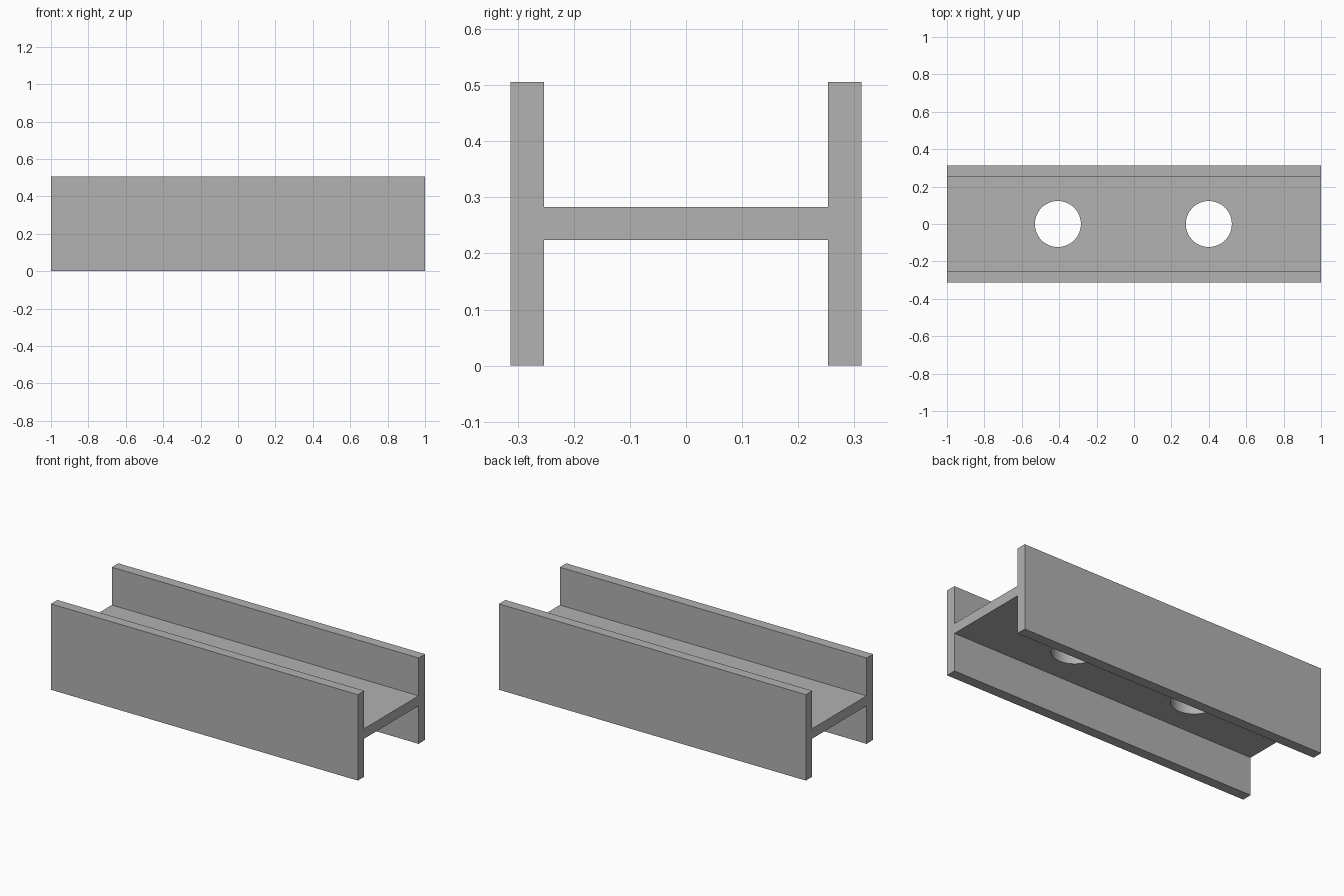
import bpy
import bmesh

if "Cube" in bpy.data.objects:
    bpy.data.objects.remove(bpy.data.objects["Cube"])

HALF_LENGTH = 1.0
OUTER, INNER = 0.313, 0.253      # flange faces across the width
HEIGHT = 0.506
WEB_LOW, WEB_HIGH = 0.224, 0.283
HOLE_RADIUS = 0.123

# Plain grey steel
steel = bpy.data.materials.new("grey_steel")
steel.use_nodes = True
grey = (0.445, 0.445, 0.445, 1)
steel.diffuse_color = grey
steel.node_tree.nodes["Principled BSDF"].inputs["Base Color"].default_value = grey

# H-shaped section, mirrored across y and extruded along the length
half = [(OUTER, 0), (OUTER, HEIGHT), (INNER, HEIGHT), (INNER, WEB_HIGH)]
lower = [(INNER, WEB_LOW), (INNER, 0)]
section = (half + [(-y, z) for y, z in reversed(half)]
           + [(-y, z) for y, z in reversed(lower)] + lower)
bm = bmesh.new()
profile = bm.faces.new([bm.verts.new((-HALF_LENGTH, y, z)) for y, z in section])
end = bmesh.ops.extrude_face_region(bm, geom=[profile], use_keep_orig=True)
bmesh.ops.translate(bm, vec=(2 * HALF_LENGTH, 0, 0),
                    verts=[g for g in end["geom"] if isinstance(g, bmesh.types.BMVert)])
bmesh.ops.recalc_face_normals(bm, faces=bm.faces)
mesh = bpy.data.meshes.new("h_beam")
bm.to_mesh(mesh)
bm.free()
mesh.materials.append(steel)
beam = bpy.data.objects.new("h_beam", mesh)
bpy.context.collection.objects.link(beam)

# Two round holes through the web
for x in (-0.407, 0.4):
    bpy.ops.mesh.primitive_cylinder_add(vertices=64, radius=HOLE_RADIUS, depth=0.2,
                                        location=(x, 0, (WEB_LOW + WEB_HIGH) / 2))
    cutter = bpy.context.object
    cutter.name = "hole_cutter"
    cutter.hide_render = True
    cutter.data.materials.append(steel)
    cut = beam.modifiers.new("web_hole", "BOOLEAN")
    cut.operation = "DIFFERENCE"
    cut.solver = "EXACT"
    cut.object = cutter
    bpy.context.view_layer.objects.active = beam
    bpy.ops.object.modifier_apply(modifier=cut.name)
    bpy.data.objects.remove(cutter)

# Smooth hole walls, sharp beam edges
bpy.ops.object.select_all(action="DESELECT")
beam.select_set(True)
bpy.context.view_layer.objects.active = beam
bpy.ops.object.shade_smooth_by_angle()
